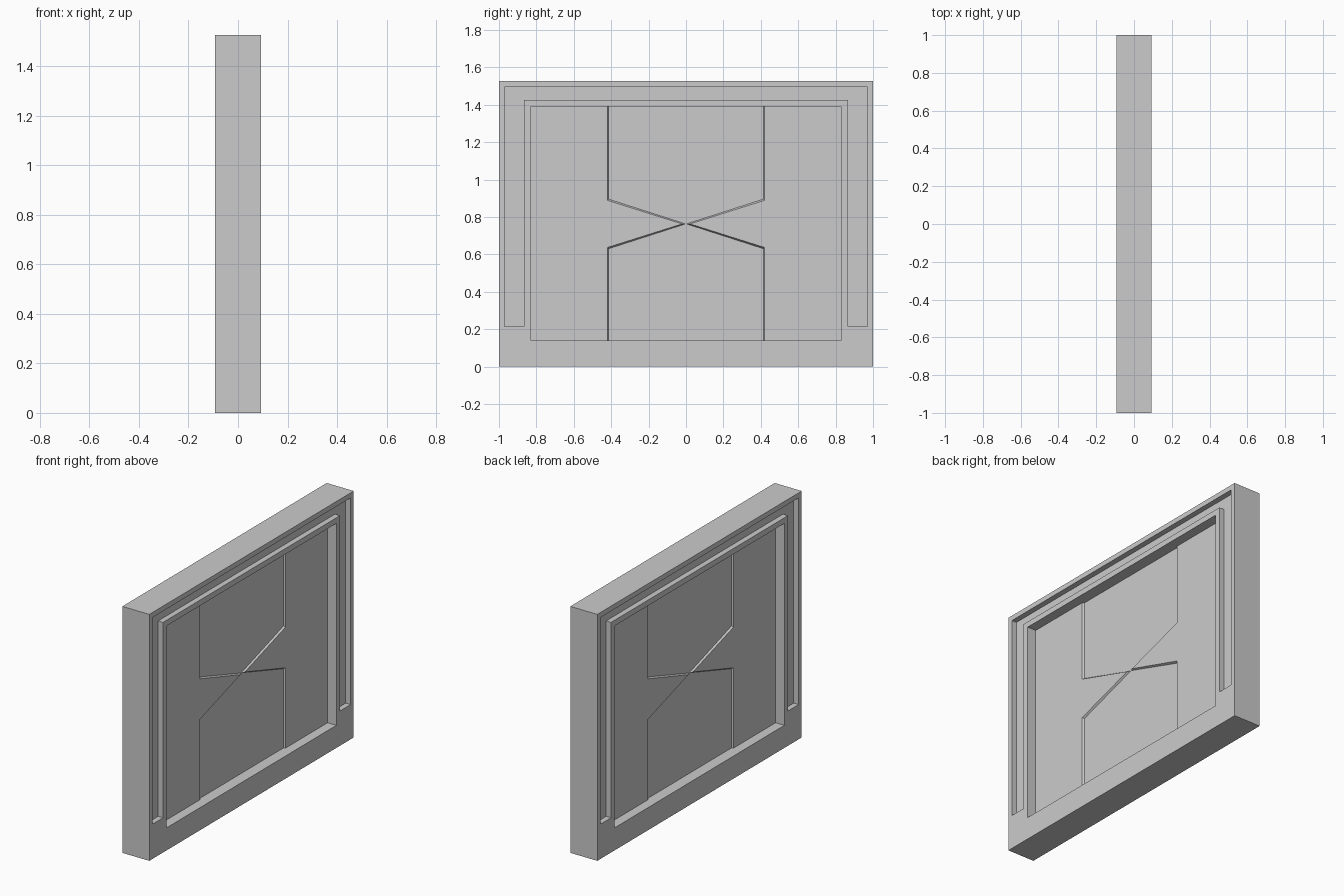
import bpy
import bmesh

if "Cube" in bpy.data.objects:
    bpy.data.objects.remove(bpy.data.objects["Cube"])

HALF = 0.0925      # half the slab thickness
HEIGHT = 1.526
MID = HEIGHT / 2
FLOOR = HALF - 0.071   # deep panel floor
RAISED = HALF - 0.060  # raised panel face
GROOVE = HALF - 0.034  # outer channel floor

grey = bpy.data.materials.new("plain grey")
grey.use_nodes = True
grey.diffuse_color = (0.6, 0.6, 0.6, 1)
grey.node_tree.nodes["Principled BSDF"].inputs["Base Color"].default_value = (0.6, 0.6, 0.6, 1)


def loft(name, start, x0, end, x1):
    """Solid between two matching (y, z) outlines lying at x0 and x1."""
    bm = bmesh.new()
    a = [bm.verts.new((x0, y, z)) for y, z in start]
    b = [bm.verts.new((x1, y, z)) for y, z in end]
    bm.faces.new(a)
    bm.faces.new(b)
    for i in range(len(a)):
        j = (i + 1) % len(a)
        bm.faces.new((a[i], a[j], b[j], b[i]))
    bmesh.ops.recalc_face_normals(bm, faces=bm.faces)
    mesh = bpy.data.meshes.new(name)
    bm.to_mesh(mesh)
    bm.free()
    mesh.materials.append(grey)
    obj = bpy.data.objects.new(name, mesh)
    bpy.context.collection.objects.link(obj)
    return obj


def rectangle(y, z0, z1):
    return [(-y, z0), (y, z0), (y, z1), (-y, z1)]


def carve(target, cutter):
    cutter.hide_render = True
    mod = target.modifiers.new("carve", "BOOLEAN")
    mod.operation = "DIFFERENCE"
    mod.solver = "EXACT"
    mod.object = cutter
    bpy.context.view_layer.objects.active = target
    bpy.ops.object.modifier_apply(modifier=mod.name)
    bpy.data.objects.remove(cutter)


def side_panel(inset):
    """Half of the hourglass border: a panel pointing at the centre."""
    y, tip = 0.413 + inset, 3 * inset
    notch = 0.133 - inset
    return [(0.835, 0.135), (y, 0.135), (y, MID - notch), (tip, MID),
            (y, MID + notch), (y, 1.395), (0.835, 1.395)]


# Main slab
slab = loft("slab", rectangle(1, 0, HEIGHT), -HALF, rectangle(1, 0, HEIGHT), HALF)

# Inverted U channel around the recess
channel = [(-0.97, 0.215), (-0.865, 0.215), (-0.865, 1.425), (0.865, 1.425),
           (0.865, 0.215), (0.97, 0.215), (0.97, 1.495), (-0.97, 1.495)]
recess = rectangle(0.83, 0.14, 1.39)

for side, label in ((1, "left"), (-1, "right")):
    # Cut the channel and the recess into this face
    carve(slab, loft("channel_cutter", channel, side * GROOVE, channel, side * 0.2))
    carve(slab, loft("recess_cutter", recess, side * FLOOR, recess, side * 0.2))
    # Raised panels with slightly sloping edges
    for flip, end in ((-1, "front"), (1, "back")):
        base = [(flip * y, z) for y, z in side_panel(0.0)]
        top = [(flip * y, z) for y, z in side_panel(0.007)]
        loft(f"{label}_{end}_raised_panel", base, side * (FLOOR - 0.001), top, side * RAISED)
